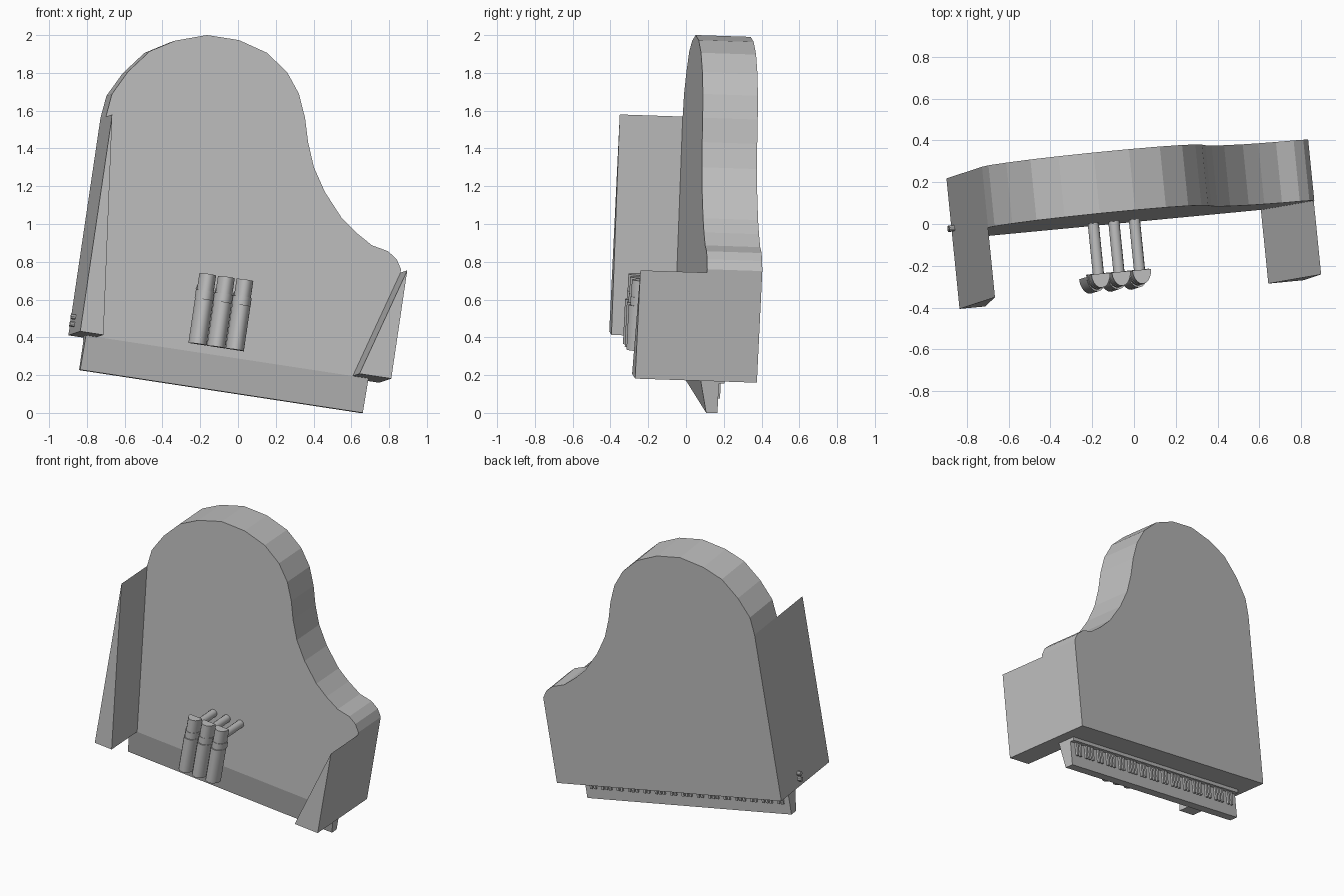
import bpy, bmesh, math
from mathutils import Matrix, Vector

cube = bpy.data.objects.get("Cube")
if cube:
    bpy.data.objects.remove(cube, do_unlink=True)

# Single grey material
grey = bpy.data.materials.new("plain_grey")
grey.use_nodes = True
colour = (0.52, 0.52, 0.52, 1)
grey.diffuse_color = colour
grey.node_tree.nodes["Principled BSDF"].inputs["Base Color"].default_value = colour

# Tilted frame: x along the keyboard, y through the case, z along its length
across = Vector((0.984, 0.094, -0.15)).normalized()
length = Vector((0.146, 0.048, 0.988))
length = (length - across * length.dot(across)).normalized()
through = length.cross(across)
FRAME = Matrix((across, through, length)).transposed().to_4x4()


def add(name, bm, smooth=False):
    bmesh.ops.recalc_face_normals(bm, faces=bm.faces)
    mesh = bpy.data.meshes.new(name)
    bm.to_mesh(mesh)
    bm.free()
    mesh.materials.append(grey)
    obj = bpy.data.objects.new(name, mesh)
    bpy.context.collection.objects.link(obj)
    obj.matrix_world = FRAME
    if smooth:
        bpy.ops.object.select_all(action='DESELECT')
        obj.select_set(True)
        bpy.context.view_layer.objects.active = obj
        bpy.ops.object.shade_smooth_by_angle(angle=math.radians(35))
    return obj


def extrude(bm, points, start, end, place):
    """Extrude a 2D profile; place(a, b, depth) gives a 3D point."""
    face = bm.faces.new([bm.verts.new(place(a, b, start)) for a, b in points])
    new = bmesh.ops.extrude_face_region(bm, geom=[face])["geom"]
    move = Vector(place(0, 0, end)) - Vector(place(0, 0, start))
    bmesh.ops.translate(bm, vec=move, verts=[v for v in new if isinstance(v, bmesh.types.BMVert)])


def through_case(a, b, d):
    return (a, d, b)


def along_keys(a, b, d):
    return (d, a, b)


def along_length(a, b, d):
    return (a, b, d)


def box(bm, x0, x1, y0, y1, z0, z1):
    extrude(bm, [(x0, z0), (x1, z0), (x1, z1), (x0, z1)], y0, y1, through_case)


def prism(name, points, start, end, place):
    bm = bmesh.new()
    extrude(bm, points, start, end, place)
    return add(name, bm)


# Case with curved outline
LEFT, RIGHT, BASE, DEPTH = -0.925, 0.746, 0.285, 0.293
outline = [(LEFT, BASE), (LEFT, 1.45), (-0.911, 1.57), (-0.844, 1.70),
           (-0.745, 1.825), (-0.62, 1.90), (-0.457, 1.955), (-0.285, 1.954),
           (-0.128, 1.91), (-0.007, 1.825), (0.073, 1.72), (0.123, 1.60),
           (0.158, 1.475), (0.208, 1.348), (0.286, 1.226), (0.395, 1.103),
           (0.48, 1.04), (0.574, 0.985), (0.663, 0.967), (0.715, 0.932),
           (RIGHT, 0.883), (RIGHT, BASE)]
prism("case", outline, 0, DEPTH, through_case)

# Wedge-shaped side legs
prism("left_leg", [(LEFT, 1.447), (LEFT, BASE), (-0.80, BASE)], -0.335, 0, through_case)
prism("right_leg", [(RIGHT, 0.865), (RIGHT, BASE), (0.575, BASE)], -0.355, 0, through_case)

# Keyboard bed with sloped underside
K0, K1, KEY_TOP = -0.86, 0.66, 0.10
prism("keyboard_bed", [(0, BASE), (0.04, 0.102), (KEY_TOP, 0.102), (KEY_TOP, BASE)],
      K0, K1, along_keys)
bm = bmesh.new()
box(bm, K0, K1, KEY_TOP, 0.13, 0.262, BASE)
add("key_ledge", bm)

# Raised black keys in the usual groups of two and three
bm = bmesh.new()
pitch = (K1 - K0 - 0.04) / 52
for i in range(1, 52):
    if i % 7 not in (0, 3):
        x = K0 + 0.02 + i * pitch
        box(bm, x - 0.008, x + 0.008, KEY_TOP, KEY_TOP + 0.014, 0.175, 0.262)
add("black_keys", bm)


# Half-round pedals hanging on rods
def half_round(bm, x, back, radius, z0, z1):
    pts = [(x + radius * math.cos(math.pi * i / 10),
            back - radius * 1.5 * math.sin(math.pi * i / 10)) for i in range(11)]
    extrude(bm, pts, z0, z1, along_length)


for i, name in enumerate(("right", "middle", "left")):
    x = -0.29 + 0.10 * i
    bm = bmesh.new()
    half_round(bm, x, -0.245, 0.045, 0.60, 0.69)
    half_round(bm, x, -0.24, 0.050, 0.555, 0.60)
    half_round(bm, x, -0.25, 0.049, 0.315, 0.555)
    add(name + "_pedal", bm, True)
    bm = bmesh.new()
    ring = [(x + 0.027 * math.cos(math.tau * j / 12),
             0.62 + 0.027 * math.sin(math.tau * j / 12)) for j in range(12)]
    extrude(bm, ring, -0.25, 0, through_case)
    add(name + "_pedal_rod", bm, True)

# Small pegs on the outer side
for i, z in enumerate((0.335, 0.375)):
    ring = [(0.05 + 0.015 * math.cos(math.tau * j / 10),
             z + 0.015 * math.sin(math.tau * j / 10)) for j in range(10)]
    prism("side_peg_%d" % (i + 1), ring, LEFT - 0.025, LEFT, along_keys)
